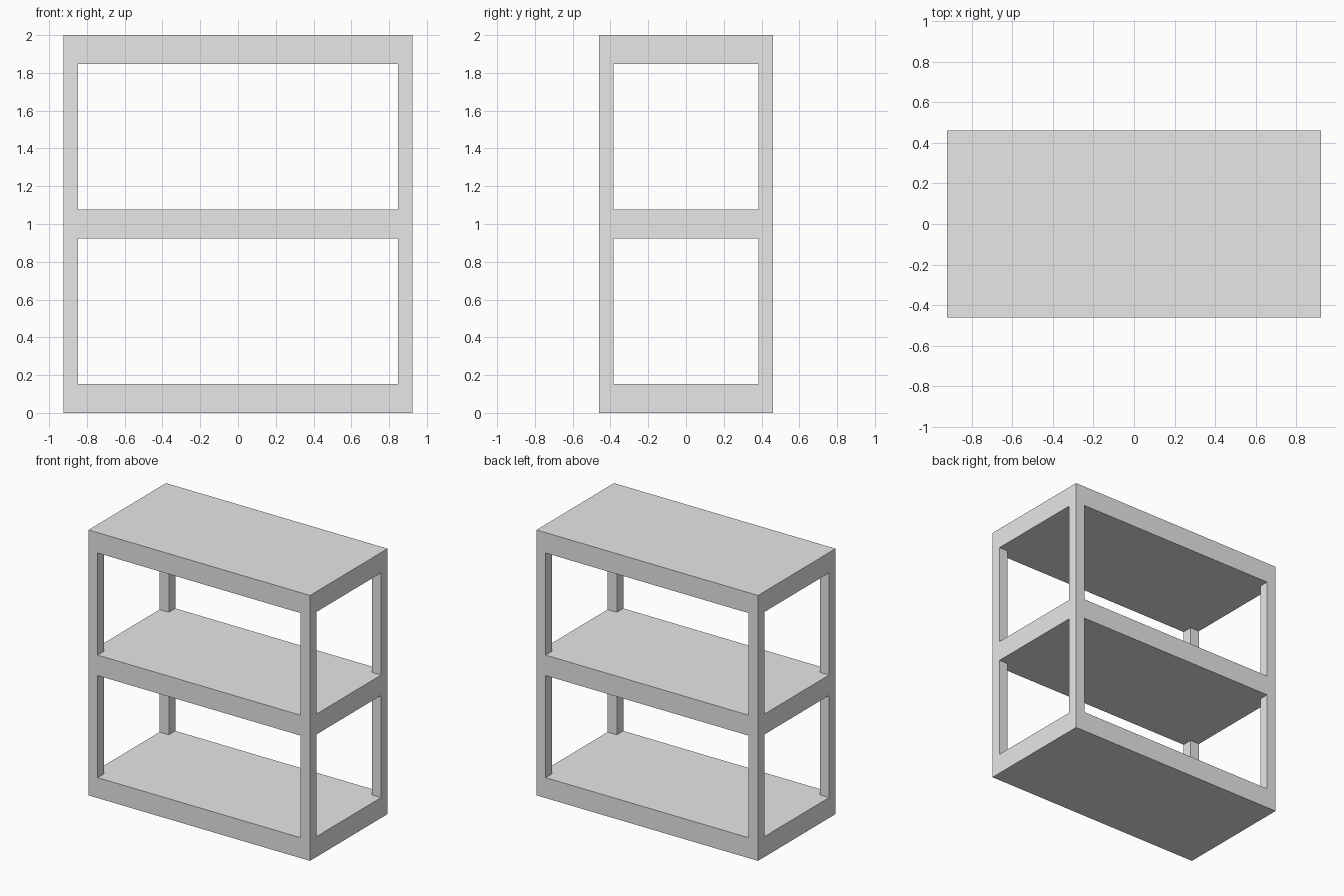
import bpy

default = bpy.data.objects.get("Cube")
if default:
    bpy.data.objects.remove(default, do_unlink=True)

# Proportions: every size is a multiple of one post width
U = 2 / 26
WIDTH, DEPTH, HEIGHT = 24 * U, 12 * U, 26 * U
POST, SHELF = U, 2 * U
GAP = (HEIGHT - 3 * SHELF) / 2

grey = bpy.data.materials.new("light_grey")
grey.use_nodes = True
colour = (0.8, 0.8, 0.8, 1)
grey.diffuse_color = colour
grey.node_tree.nodes["Principled BSDF"].inputs["Base Color"].default_value = colour


def box(name, size, z_bottom):
    """Box centred on x and y, resting at z_bottom."""
    bpy.ops.mesh.primitive_cube_add(size=1, location=(0, 0, z_bottom + size[2] / 2))
    obj = bpy.context.object
    obj.name = name
    obj.scale = size
    bpy.ops.object.transform_apply(location=True, rotation=False, scale=True)
    obj.data.materials.append(grey)
    return obj


# Solid block that becomes the three shelves and four corner posts
unit = box("shelf_unit", (WIDTH, DEPTH, HEIGHT), 0)

# Openings between the shelves, cut front to back and side to side
for level in range(2):
    z = SHELF + level * (GAP + SHELF)
    openings = {
        "front_opening": (WIDTH - 2 * POST, DEPTH + 1, GAP),
        "side_opening": (WIDTH + 1, DEPTH - 2 * POST, GAP),
    }
    for name, size in openings.items():
        cutter = box(name, size, z)
        cutter.hide_render = True
        mod = unit.modifiers.new(name, 'BOOLEAN')
        mod.operation = 'DIFFERENCE'
        mod.solver = 'EXACT'
        mod.object = cutter
        bpy.context.view_layer.objects.active = unit
        bpy.ops.object.modifier_apply(modifier=mod.name)
        bpy.data.objects.remove(cutter, do_unlink=True)
